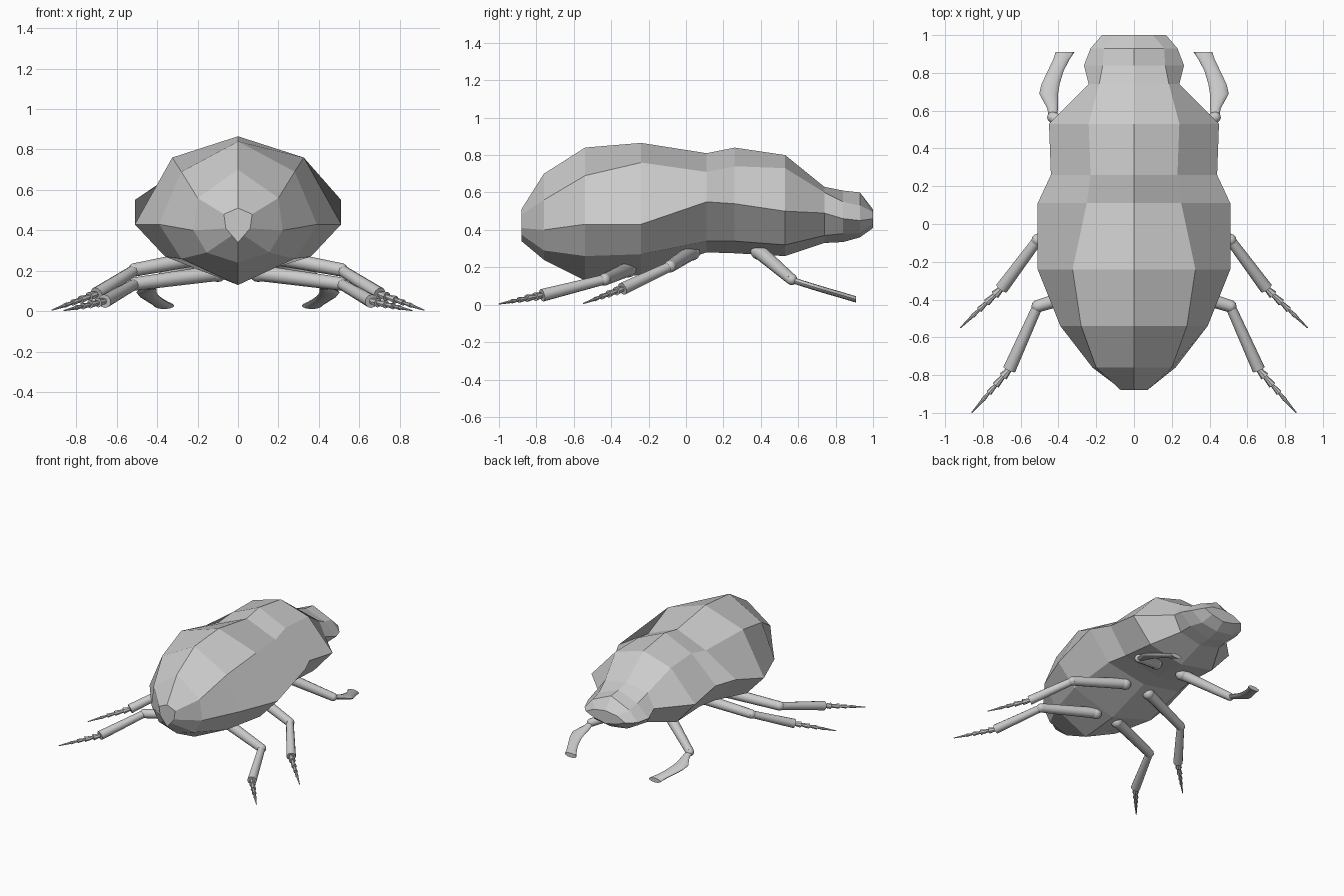
import bpy, bmesh, math
from mathutils import Vector

if "Cube" in bpy.data.objects:
    bpy.data.objects.remove(bpy.data.objects["Cube"])

grey = bpy.data.materials.new("shell grey")
grey.diffuse_color = (0.6, 0.6, 0.6, 1)
grey.use_nodes = True
grey.node_tree.nodes["Principled BSDF"].inputs["Base Color"].default_value = grey.diffuse_color


def finish(bm, name, smooth=False, mirror=False):
    bmesh.ops.recalc_face_normals(bm, faces=bm.faces)
    me = bpy.data.meshes.new(name)
    bm.to_mesh(me)
    bm.free()
    me.materials.append(grey)
    ob = bpy.data.objects.new(name, me)
    bpy.context.collection.objects.link(ob)
    if mirror:
        ob.modifiers.new("mirror", 'MIRROR')
    if smooth:
        bpy.ops.object.select_all(action='DESELECT')
        ob.select_set(True)
        bpy.context.view_layer.objects.active = ob
        bpy.ops.object.shade_smooth_by_angle(angle=math.radians(40))
    return ob


def loft(bm, rings):
    rows = [[bm.verts.new(p) for p in r] for r in rings]
    n = len(rows[0])
    for a, b in zip(rows, rows[1:]):
        for i in range(n):
            j = (i + 1) % n
            bm.faces.new((a[i], a[j], b[j], b[i]))
    bm.faces.new(rows[0])
    bm.faces.new(rows[-1])


def rod(bm, a, b, r1, r2, sides=12):
    a, b = Vector(a), Vector(b)
    q = (b - a).to_track_quat('Z', 'Y')
    rings = []
    for c, r in ((a, r1), (b, r2)):
        rings.append([c + q @ Vector((r * math.cos(t * math.tau / sides),
                                      r * math.sin(t * math.tau / sides), 0))
                      for t in range(sides)])
    loft(bm, rings)


def ball(bm, c, r):
    made = bmesh.ops.create_uvsphere(bm, u_segments=12, v_segments=8, radius=r)
    bmesh.ops.translate(bm, verts=made["verts"], vec=Vector(c))


# body stations: y, top z, (upper x, z), (side x, z), (lower x, z), bottom z
stations = [
    (-0.88, 0.51, 0.07, 0.48, 0.06, 0.41, 0.03, 0.375, 0.34),
    (-0.76, 0.70, 0.20, 0.56, 0.22, 0.40, 0.155, 0.29, 0.24),
    (-0.54, 0.84, 0.28, 0.69, 0.39, 0.43, 0.28, 0.26, 0.13),
    (-0.24, 0.865, 0.325, 0.76, 0.51, 0.43, 0.36, 0.27, 0.16),
    (0.11, 0.81, 0.25, 0.71, 0.51, 0.55, 0.33, 0.34, 0.28),
    (0.26, 0.84, 0.23, 0.74, 0.44, 0.54, 0.30, 0.34, 0.275),
    (0.53, 0.80, 0.24, 0.73, 0.45, 0.50, 0.29, 0.32, 0.26),
    (0.74, 0.63, 0.185, 0.60, 0.24, 0.49, 0.18, 0.37, 0.33),
    (0.84, 0.61, 0.165, 0.55, 0.265, 0.46, 0.17, 0.38, 0.335),
    (0.93, 0.60, 0.16, 0.53, 0.23, 0.45, 0.14, 0.38, 0.36),
    (1.00, 0.51, 0.10, 0.495, 0.17, 0.46, 0.10, 0.43, 0.41),
]
bm = bmesh.new()
loft(bm, [[(0, y, t), (ux, y, uz), (sx, y, sz), (lx, y, lz), (0, y, b),
           (-lx, y, lz), (-sx, y, sz), (-ux, y, uz)]
          for y, t, ux, uz, sx, sz, lx, lz, b in stations])
finish(bm, "beetle_body")


# middle and hind legs: hip, thigh, shin and a beaded foot
def walking_leg(name, hip, knee, ankle, tip):
    bm = bmesh.new()
    ball(bm, hip, 0.045)
    rod(bm, hip, knee, 0.040, 0.033)
    ball(bm, knee, 0.033)
    rod(bm, knee, ankle, 0.027, 0.034)
    a, t = Vector(ankle), Vector(tip)
    cuts = [0, 0.16, 0.36, 0.54, 0.70]
    for i, (s, e) in enumerate(zip(cuts, cuts[1:])):
        r = 0.024 - 0.004 * i
        rod(bm, a.lerp(t, s), a.lerp(t, e), r * 0.6, r, 8)
    rod(bm, a.lerp(t, 0.70), t, 0.009, 0.003, 8)
    finish(bm, name, True, True)


walking_leg("hind_legs", (0.10, -0.31, 0.19), (0.51, -0.435, 0.135),
            (0.66, -0.77, 0.05), (0.86, -1.0, 0.004))
walking_leg("middle_legs", (0.11, 0.03, 0.28), (0.51, -0.085, 0.205),
            (0.70, -0.34, 0.085), (0.92, -0.55, 0.006))

# front legs: round thigh and a flat hooked digging shin
bm = bmesh.new()
hip, knee = (0.12, 0.39, 0.285), (0.43, 0.565, 0.135)
ball(bm, hip, 0.045)
rod(bm, hip, knee, 0.040, 0.030)
ball(bm, knee, 0.030)
shin = [(0.432, 0.56, 0.135, 0.020), (0.43, 0.61, 0.118, 0.028),
        (0.452, 0.69, 0.093, 0.050), (0.442, 0.74, 0.078, 0.048),
        (0.415, 0.81, 0.058, 0.042), (0.385, 0.87, 0.040, 0.043),
        (0.365, 0.91, 0.028, 0.050)]
loft(bm, [[(x + w * math.cos(k * math.tau / 12), y,
            z + 0.017 * math.sin(k * math.tau / 12)) for k in range(12)]
          for x, y, z, w in shin])
finish(bm, "front_legs", True, True)
